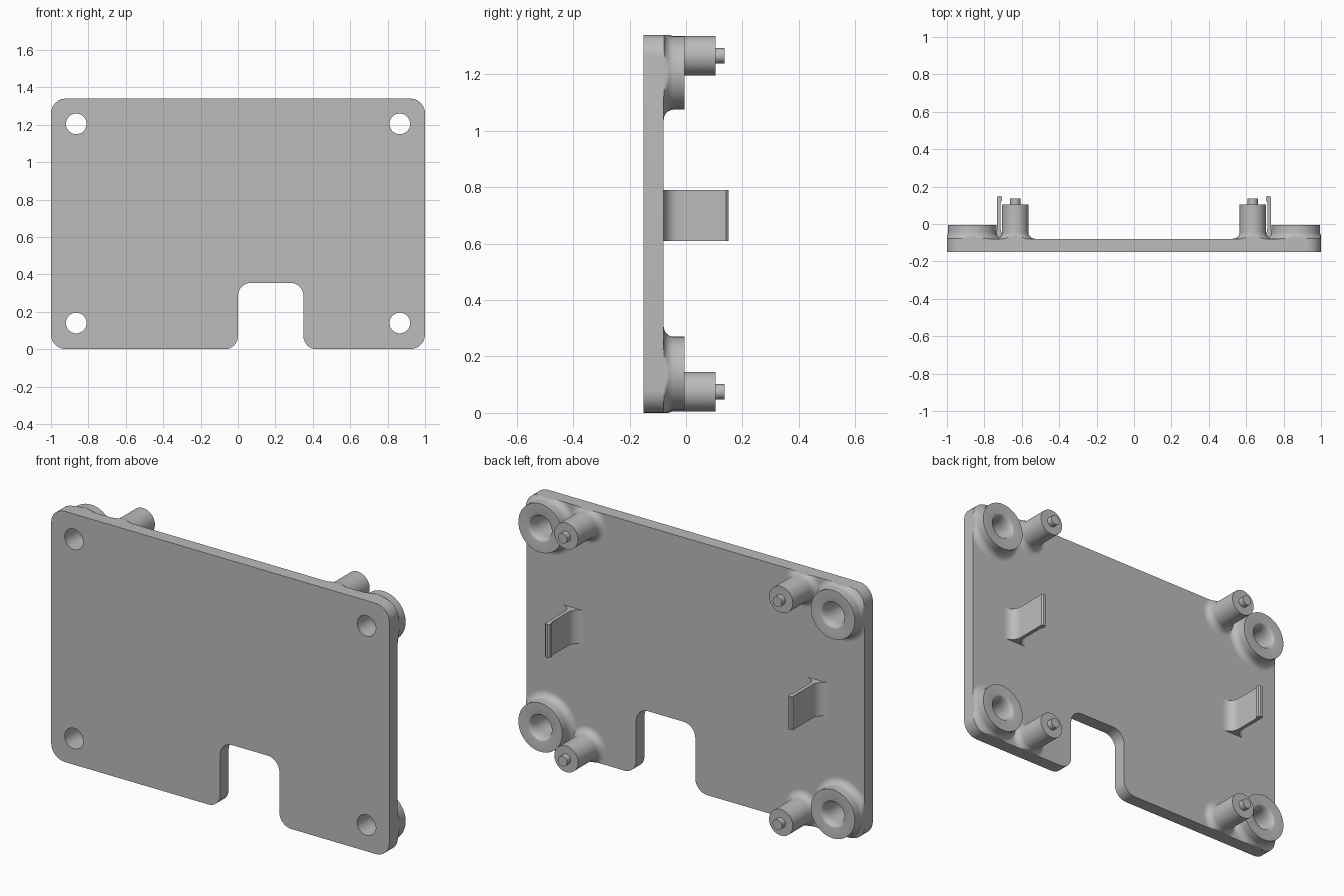
import bpy, bmesh, math
from mathutils import Matrix, Vector

if "Cube" in bpy.data.objects:
    bpy.data.objects.remove(bpy.data.objects["Cube"])

H = 1.34                      # plate height
Y0, Y1 = -0.15, -0.079        # plate front and back faces
HOLES = [(sx * 0.865, z) for sx in (-1, 1) for z in (0.14, 1.205)]
PEGS = [(sx * 0.635, z) for sx in (-1, 1) for z in (0.075, 1.266)]

grey = bpy.data.materials.new("grey plastic")
grey.diffuse_color = (0.5, 0.5, 0.5, 1)
grey.use_nodes = True
grey.node_tree.nodes["Principled BSDF"].inputs["Base Color"].default_value = grey.diffuse_color


def finish(name, mesh):
    """Link a mesh, colour it and smooth its rounded faces."""
    mesh.name = name
    mesh.materials.clear()
    mesh.materials.append(grey)
    ob = bpy.data.objects.new(name, mesh)
    bpy.context.collection.objects.link(ob)
    bpy.ops.object.select_all(action='DESELECT')
    ob.select_set(True)
    bpy.context.view_layer.objects.active = ob
    bpy.ops.object.shade_smooth_by_angle(angle=math.radians(32))
    return ob


def rounded(corners, n=8):
    """Polygon whose corners (x, z, radius) are replaced by arcs."""
    pts = []
    for i, (x, z, r) in enumerate(corners):
        p = Vector((x, z))
        a = (Vector(corners[i - 1][:2]) - p).normalized()
        b = (Vector(corners[(i + 1) % len(corners)][:2]) - p).normalized()
        c = p + (a + b) * r
        for k in range(n + 1):
            t = k / n * math.pi / 2
            pts.append(c - b * r * math.cos(t) - a * r * math.sin(t))
    return pts


def circle(x, z, r, n=48):
    return [(x + r * math.cos(2 * math.pi * k / n),
             z + r * math.sin(2 * math.pi * k / n)) for k in range(n)]


def arc(cx, cy, r, a0, a1, n=8):
    return [(cx + r * math.cos(math.radians(a0 + (a1 - a0) * k / n)),
             cy + r * math.sin(math.radians(a0 + (a1 - a0) * k / n)))
            for k in range(n + 1)]


def keep_on_plate(x, z, r=0.08):
    """Clamp a point to the rounded outline of the plate."""
    cx = max(-1 + r, min(1 - r, x))
    cz = max(r, min(H - r, z))
    d = Vector((x - cx, z - cz))
    if d.length > r:
        d = d.normalized() * r
    return cx + d.x, cz + d.y


def lathe(name, x, z, profile, n=48):
    """Turn a (radius, y) profile about the y direction through (x, z)."""
    bm = bmesh.new()
    rings = []
    for r, y in profile:
        ring = []
        for px, pz in circle(x, z, r, n):
            px, pz = keep_on_plate(px, pz)
            ring.append(bm.verts.new((px, y, pz)))
        rings.append(ring)
    for a, b in zip(rings, rings[1:]):
        for k in range(n):
            j = (k + 1) % n
            bm.faces.new((a[k], b[k], b[j], a[j]))
    if profile[-1][1] > 0:            # close the end of a solid peg
        bm.faces.new(rings[-1][::-1])
    me = bpy.data.meshes.new(name)
    bm.to_mesh(me)
    bm.free()
    return finish(name, me)


# Plate with rounded corners, cable notch and four through holes
outline = rounded([(-1, 0, .08), (0, 0, .07), (0, .355, .07), (.35, .355, .07),
                   (.35, 0, .07), (1, 0, .08), (1, H, .08), (-1, H, .08)])
curve = bpy.data.curves.new("plate_outline", 'CURVE')
curve.dimensions = '2D'
curve.fill_mode = 'BOTH'
curve.extrude = (Y1 - Y0) / 2
for loop in [outline] + [circle(x, z, 0.055) for x, z in HOLES]:
    sp = curve.splines.new('POLY')
    sp.points.add(len(loop) - 1)
    for pt, (x, z) in zip(sp.points, loop):
        pt.co = (x, z, 0, 1)
    sp.use_cyclic_u = True
helper = bpy.data.objects.new("plate_outline", curve)
bpy.context.collection.objects.link(helper)
dg = bpy.context.evaluated_depsgraph_get()
plate = bpy.data.meshes.new_from_object(helper.evaluated_get(dg))
bpy.data.objects.remove(helper)
plate.transform(Matrix.Translation((0, (Y0 + Y1) / 2, 0)) @ Matrix.Rotation(math.pi / 2, 4, 'X'))
bm = bmesh.new()
bm.from_mesh(plate)
bmesh.ops.remove_doubles(bm, verts=bm.verts, dist=1e-5)
bmesh.ops.recalc_face_normals(bm, faces=bm.faces)
bm.to_mesh(plate)
bm.free()
finish("plate", plate)

# Screw bosses: filleted foot, flat rim, softly flared bore
F = 0.036
boss = arc(0.13 + F, Y1 + F, F, 270, 180) + [(0.13, -0.005)]
boss += [(0.055 + 0.018 * (1 - math.sin(t * math.pi / 16)),
          -0.005 - 0.05 * (1 - math.cos(t * math.pi / 16))) for t in range(9)]
boss += [(0.055, Y1)]
for i, (x, z) in enumerate(HOLES):
    lathe(f"screw_boss_{i + 1}", x, z, boss)

# Locating pegs: filleted foot, thick post, thin tip
peg = arc(0.07 + F, Y1 + F, F, 270, 180) + [(0.07, 0.105), (0.027, 0.105), (0.027, 0.136)]
for i, (x, z) in enumerate(PEGS):
    lathe(f"locating_peg_{i + 1}", x, z, peg)

# Snap clips: thin blade flared at the root, small hook facing inwards
R = 0.055
clip = arc(0.733 + R, Y1 + R, R, 270, 180)
clip += [(0.733, 0.142), (0.725, 0.15), (0.713, 0.15), (0.705, 0.142), (0.705, 0.125), (0.713, 0.115)]
clip += arc(0.713 - R, Y1 + R, R, 0, -90)
for side, s in (("left", -1), ("right", 1)):
    bm = bmesh.new()
    face = bm.faces.new([bm.verts.new((s * x, y, 0.61)) for x, y in clip])
    ext = bmesh.ops.extrude_face_region(bm, geom=[face])
    bmesh.ops.translate(bm, vec=(0, 0, 0.18),
                        verts=[v for v in ext["geom"] if isinstance(v, bmesh.types.BMVert)])
    bmesh.ops.recalc_face_normals(bm, faces=bm.faces)
    me = bpy.data.meshes.new("clip")
    bm.to_mesh(me)
    bm.free()
    finish(f"snap_clip_{side}", me)
